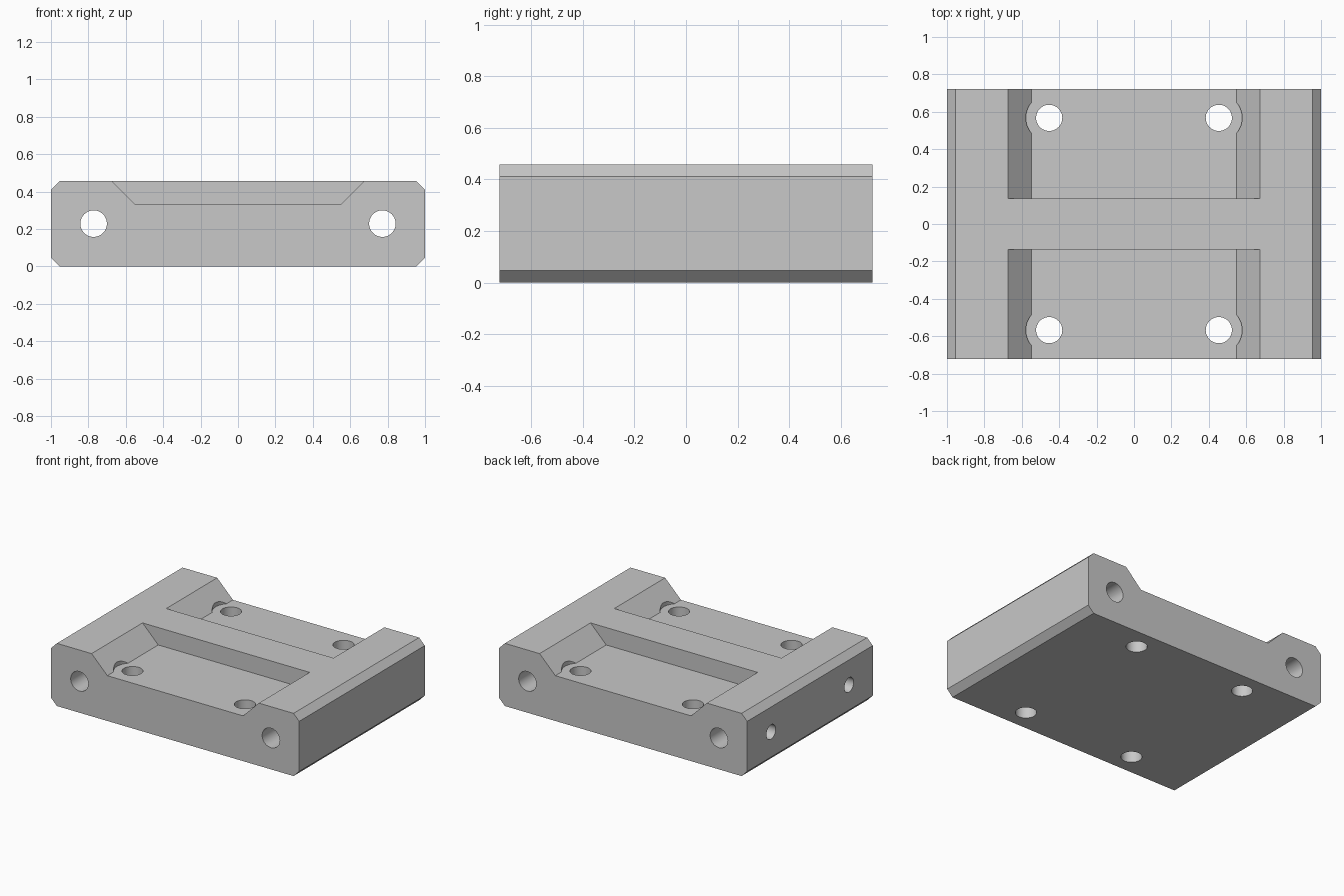
import bpy, bmesh, math
from mathutils import Matrix

if "Cube" in bpy.data.objects:
    bpy.data.objects.remove(bpy.data.objects["Cube"])

H, D, C = 0.457, 0.723, 0.046      # height, half depth, edge chamfer
FLOOR = 0.33                       # pocket floor height
BORE_Z = 0.229

metal = bpy.data.materials.new("light_grey")
metal.diffuse_color = (0.58, 0.58, 0.58, 1)
metal.use_nodes = True
metal.node_tree.nodes["Principled BSDF"].inputs["Base Color"].default_value = metal.diffuse_color


def finish(name, bm):
    bmesh.ops.recalc_face_normals(bm, faces=bm.faces)
    me = bpy.data.meshes.new(name)
    bm.to_mesh(me)
    bm.free()
    me.materials.append(metal)
    ob = bpy.data.objects.new(name, me)
    bpy.context.collection.objects.link(ob)
    return ob


def prism(name, profile, y0, y1):
    """Extrude an x-z profile along y."""
    bm = bmesh.new()
    face = bm.faces.new([bm.verts.new((x, y0, z)) for x, z in profile])
    ext = bmesh.ops.extrude_face_region(bm, geom=[face])["geom"]
    verts = [v for v in ext if isinstance(v, bmesh.types.BMVert)]
    bmesh.ops.translate(bm, verts=verts, vec=(0, y1 - y0, 0))
    return finish(name, bm)


def rod(name, centre, radius, length, axis):
    turn = {"x": Matrix.Rotation(math.pi / 2, 4, "Y"),
            "y": Matrix.Rotation(math.pi / 2, 4, "X"),
            "z": Matrix.Identity(4)}[axis]
    bm = bmesh.new()
    bmesh.ops.create_cone(bm, cap_ends=True, segments=48, radius1=radius,
                          radius2=radius, depth=length,
                          matrix=Matrix.Translation(centre) @ turn)
    return finish(name, bm)


# Chamfered block
block = prism("mounting_block", [
    (-1 + C, 0), (1 - C, 0), (1, C), (1, H - C),
    (1 - C, H), (-1 + C, H), (-1, H - C), (-1, C)], -D, D)

cutters = []
# Sloped pockets either side of the centre rib
top = H + 0.1
wide = 0.547 + top - FLOOR
pocket = [(-0.547, FLOOR), (0.547, FLOOR), (wide, top), (-wide, top)]
cutters.append(prism("front_pocket_cutter", pocket, -D - 0.1, -0.137))
cutters.append(prism("back_pocket_cutter", pocket, 0.137, D + 0.1))

# Vertical screw holes with head clearance in the slopes
for sx in (-1, 1):
    for sy in (-1, 1):
        x, y = sx * 0.4535, sy * 0.5675
        cutters.append(rod("head_clearance_cutter", (x, y, FLOOR + 0.2), 0.125, 0.4, "z"))
        cutters.append(rod("screw_hole_cutter", (x, y, 0.2), 0.07, 0.8, "z"))
    # Long bores from front to back
    cutters.append(rod("long_bore_cutter", (sx * 0.772, 0, BORE_Z), 0.071, 2, "y"))

# Side holes on the left, meeting the long bore
for sy in (-1, 1):
    cutters.append(rod("side_hole_cutter", (-0.975, sy * 0.449, BORE_Z), 0.053, 0.4, "x"))

# Apply the cuts
bpy.context.view_layer.objects.active = block
block.select_set(True)
for cutter in cutters:
    mod = block.modifiers.new("cut", "BOOLEAN")
    mod.operation, mod.solver, mod.object = "DIFFERENCE", "EXACT", cutter
    bpy.ops.object.modifier_apply(modifier=mod.name)
    bpy.data.objects.remove(cutter)

bpy.ops.object.shade_smooth_by_angle(angle=math.radians(25))
